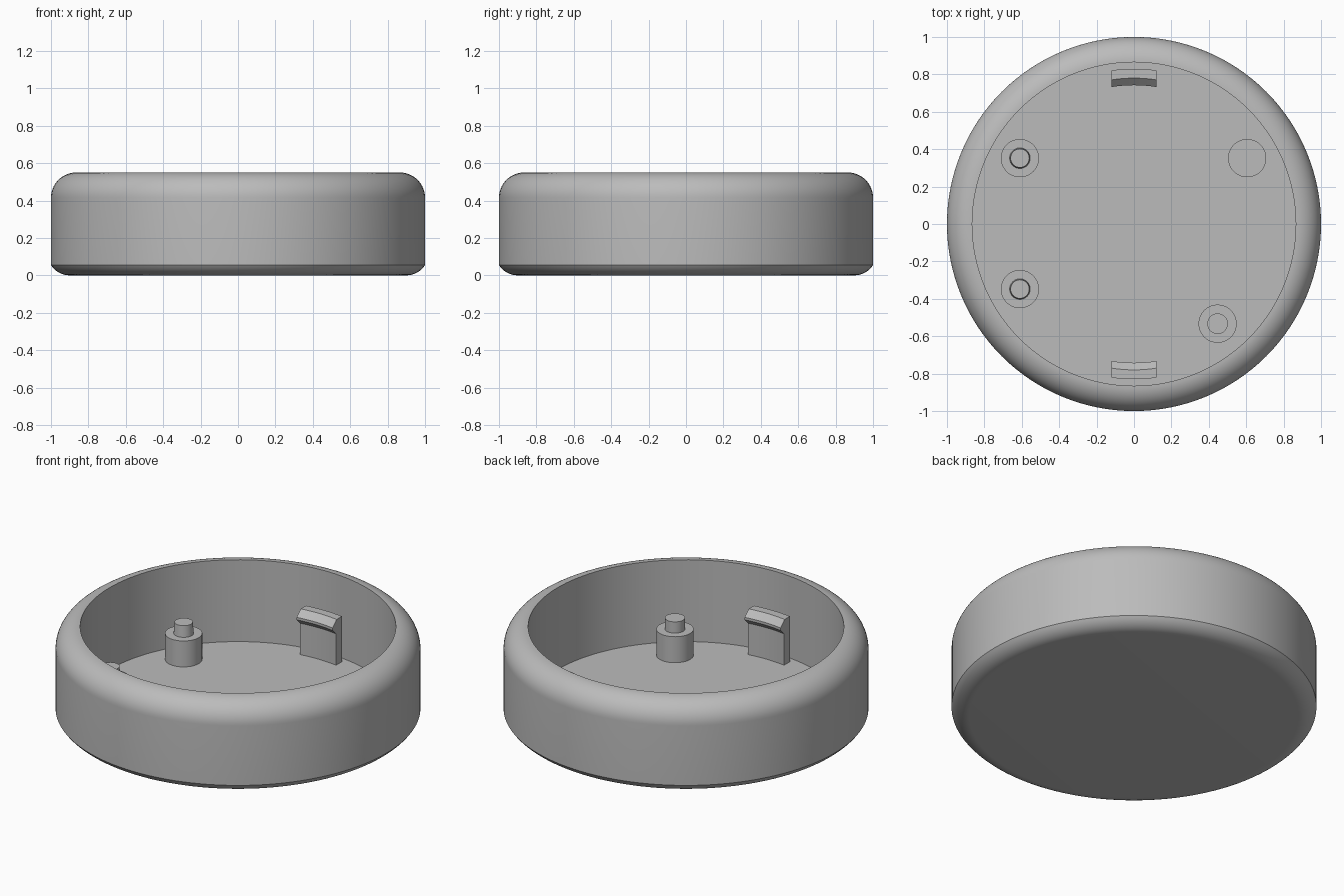
import bpy, bmesh, math

if "Cube" in bpy.data.objects:
    bpy.data.objects.remove(bpy.data.objects["Cube"], do_unlink=True)

grey = bpy.data.materials.new("plain grey")
grey.use_nodes = True
colour = (0.5, 0.5, 0.5, 1)
grey.diffuse_color = colour
grey.node_tree.nodes["Principled BSDF"].inputs["Base Color"].default_value = colour

FLOOR, RIM, INNER = 0.055, 0.55, 0.865


def finish(bm, name):
    bmesh.ops.remove_doubles(bm, verts=bm.verts, dist=1e-5)
    bmesh.ops.recalc_face_normals(bm, faces=bm.faces)
    mesh = bpy.data.meshes.new(name)
    bm.to_mesh(mesh)
    bm.free()
    mesh.materials.append(grey)
    ob = bpy.data.objects.new(name, mesh)
    bpy.context.collection.objects.link(ob)
    bpy.ops.object.select_all(action='DESELECT')
    ob.select_set(True)
    bpy.context.view_layer.objects.active = ob
    bpy.ops.object.shade_smooth_by_angle(angle=math.radians(25))
    return ob


def lathe(name, profile, steps, centre=(0, 0)):
    """Spin an (r, z) profile, both ends on the axis, around z."""
    bm = bmesh.new()
    verts = [bm.verts.new((r, 0, z)) for r, z in profile]
    edges = [bm.edges.new(pair) for pair in zip(verts, verts[1:])]
    bmesh.ops.spin(bm, geom=verts + edges, cent=(0, 0, 0), axis=(0, 0, 1),
                   angle=math.tau, steps=steps, use_duplicate=False)
    bmesh.ops.translate(bm, verts=bm.verts, vec=(*centre, 0))
    return finish(bm, name)


def arc(r, z, radius, start, end, count=10):
    angles = [math.radians(start + (end - start) * i / count) for i in range(count + 1)]
    return [(r + radius * math.cos(a), z + radius * math.sin(a)) for a in angles]


# Round tray: shallow curved base edge, straight wall, rounded rim, flat floor
fillet = 1 - INNER
base_edge = arc(0.9, 0.118, 0.118, -90, -32)
base_edge[-1] = (1, 0.055)
lathe("tray_shell", [(0, 0)] + base_edge + arc(INNER, RIM - fillet, fillet, 0, 90, 14)
      + [(INNER, FLOOR), (0, FLOOR)], 128)

# Standoff posts, three of them with a locating pin
POST_TOP, PIN_TOP = 0.212, 0.28
posts = {
    "left_back_post": ((0.605, 0.352), None),
    "left_front_post": ((0.447, -0.533), 0.055),
    "right_back_post": ((-0.61, 0.352), 0.05),
    "right_front_post": ((-0.61, -0.348), 0.05),
}
for name, (centre, pin) in posts.items():
    profile = [(0, FLOOR - 0.01), (0.102, FLOOR - 0.01), (0.102, POST_TOP)]
    if pin:
        profile += [(0.055, POST_TOP), (pin, PIN_TOP)]
    profile.append((0, profile[-1][1]))
    lathe(name, profile, 48, centre)


# Snap clips: hooked cross-section swept along an arc beside the wall
def clip(name, side):
    section = [(0.83, FLOOR - 0.01), (0.83, 0.33), (0.78, 0.33), (0.742, 0.293),
               (0.742, 0.278), (0.775, 0.245), (0.775, FLOOR - 0.01)]
    bm = bmesh.new()
    rows = []
    for i in range(9):
        x = -0.12 + 0.03 * i
        rows.append([bm.verts.new((x, side * math.sqrt(r * r - x * x), z))
                     for r, z in section])
    for a, b in zip(rows, rows[1:]):
        for j in range(len(section)):
            k = (j + 1) % len(section)
            bm.faces.new((a[j], a[k], b[k], b[j]))
    bm.faces.new(rows[0])
    bm.faces.new(rows[-1])
    finish(bm, name)


clip("back_clip", 1)
clip("front_clip", -1)
